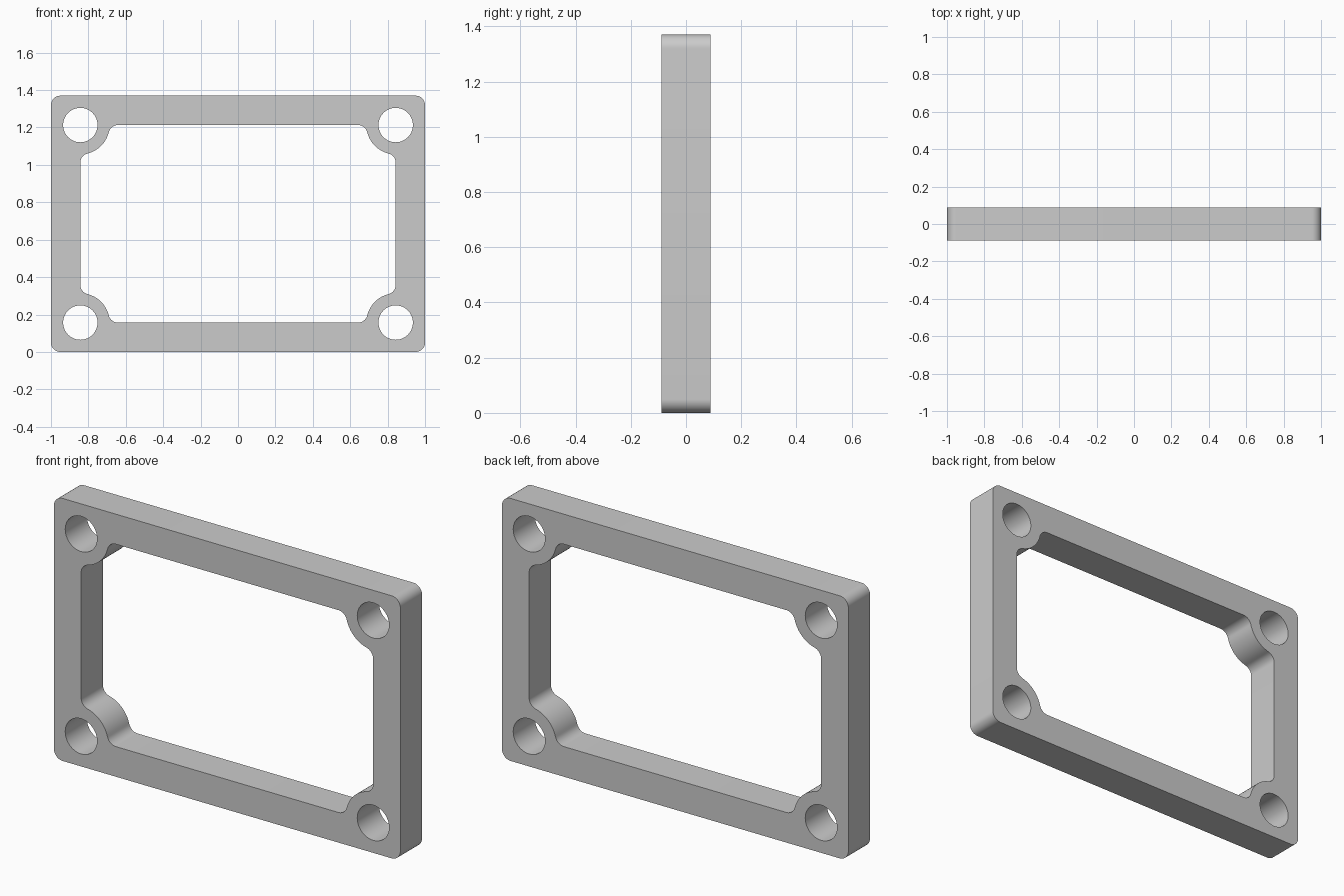
import bpy, bmesh
from math import pi, cos, sin, atan2, sqrt, radians
from mathutils import Matrix

cube = bpy.data.objects.get("Cube")
if cube:
    bpy.data.objects.remove(cube, do_unlink=True)

W, H, DEPTH = 1.0, 1.37, 0.179   # half width, height, thickness
EDGE = 0.157                     # rail width, also the boss radius
HOLE = 0.092                     # screw hole radius
FILLET = 0.05
MID = H / 2


def arc(cx, cy, r, a0, a1, n):
    return [(cx + r * cos(a0 + (a1 - a0) * i / n),
             cy + r * sin(a0 + (a1 - a0) * i / n)) for i in range(n + 1)]


def four_corners(corner, inset):
    """Repeat a corner path, given as inward offsets, round the rectangle."""
    loop = []
    for sx, sy in ((1, 1), (1, -1), (-1, -1), (-1, 1)):
        path = corner if sx == sy else corner[::-1]
        loop += [(sx * (W - inset - p), MID + sy * (MID - inset - q))
                 for p, q in path]
    return loop


# Outer rounded corner
outer = four_corners(arc(FILLET, FILLET, FILLET, -pi / 2, -pi, 12), 0)

# Window corner: fillet, round boss, fillet
d = sqrt((EDGE + FILLET) ** 2 - FILLET ** 2)
a = atan2(FILLET, d)
lead = arc(d, FILLET, FILLET, -pi / 2, a - pi, 10)
boss = arc(0, 0, EDGE, a, pi / 2 - a, 16)
window = four_corners(lead + boss[1:-1] + [(q, p) for p, q in reversed(lead)], EDGE)

# Screw holes
holes = [arc(sx * (W - EDGE), MID + sy * (MID - EDGE), HOLE, 0, 2 * pi, 48)[:-1]
         for sx in (-1, 1) for sy in (-1, 1)]

# Filled and extruded profile
curve = bpy.data.curves.new("frame_profile", "CURVE")
curve.dimensions = "2D"
curve.fill_mode = "BOTH"
curve.extrude = DEPTH / 2
for loop in [outer, window] + holes:
    spline = curve.splines.new("POLY")
    spline.points.add(len(loop) - 1)
    for point, (x, y) in zip(spline.points, loop):
        point.co = (x, y, 0, 1)
    spline.use_cyclic_u = True
profile = bpy.data.objects.new("frame_profile", curve)
bpy.context.collection.objects.link(profile)
bpy.context.view_layer.update()

# Solid mesh standing upright
mesh = bpy.data.meshes.new_from_object(
    profile.evaluated_get(bpy.context.evaluated_depsgraph_get()))
bpy.data.objects.remove(profile, do_unlink=True)
bm = bmesh.new()
bm.from_mesh(mesh)
bmesh.ops.remove_doubles(bm, verts=bm.verts, dist=0.0001)
bmesh.ops.rotate(bm, verts=bm.verts, cent=(0, 0, 0), matrix=Matrix.Rotation(pi / 2, 3, "X"))
bmesh.ops.recalc_face_normals(bm, faces=bm.faces)
bm.to_mesh(mesh)
bm.free()

mesh.name = "mounting_frame"
frame = bpy.data.objects.new("mounting_frame", mesh)
bpy.context.collection.objects.link(frame)

# Grey material
grey = bpy.data.materials.new("light_grey")
grey.use_nodes = True
colour = (0.6, 0.6, 0.6, 1)
grey.diffuse_color = colour
grey.node_tree.nodes["Principled BSDF"].inputs["Base Color"].default_value = colour
mesh.materials.clear()
mesh.materials.append(grey)

bpy.ops.object.select_all(action="DESELECT")
frame.select_set(True)
bpy.context.view_layer.objects.active = frame
bpy.ops.object.shade_smooth_by_angle(angle=radians(30))
